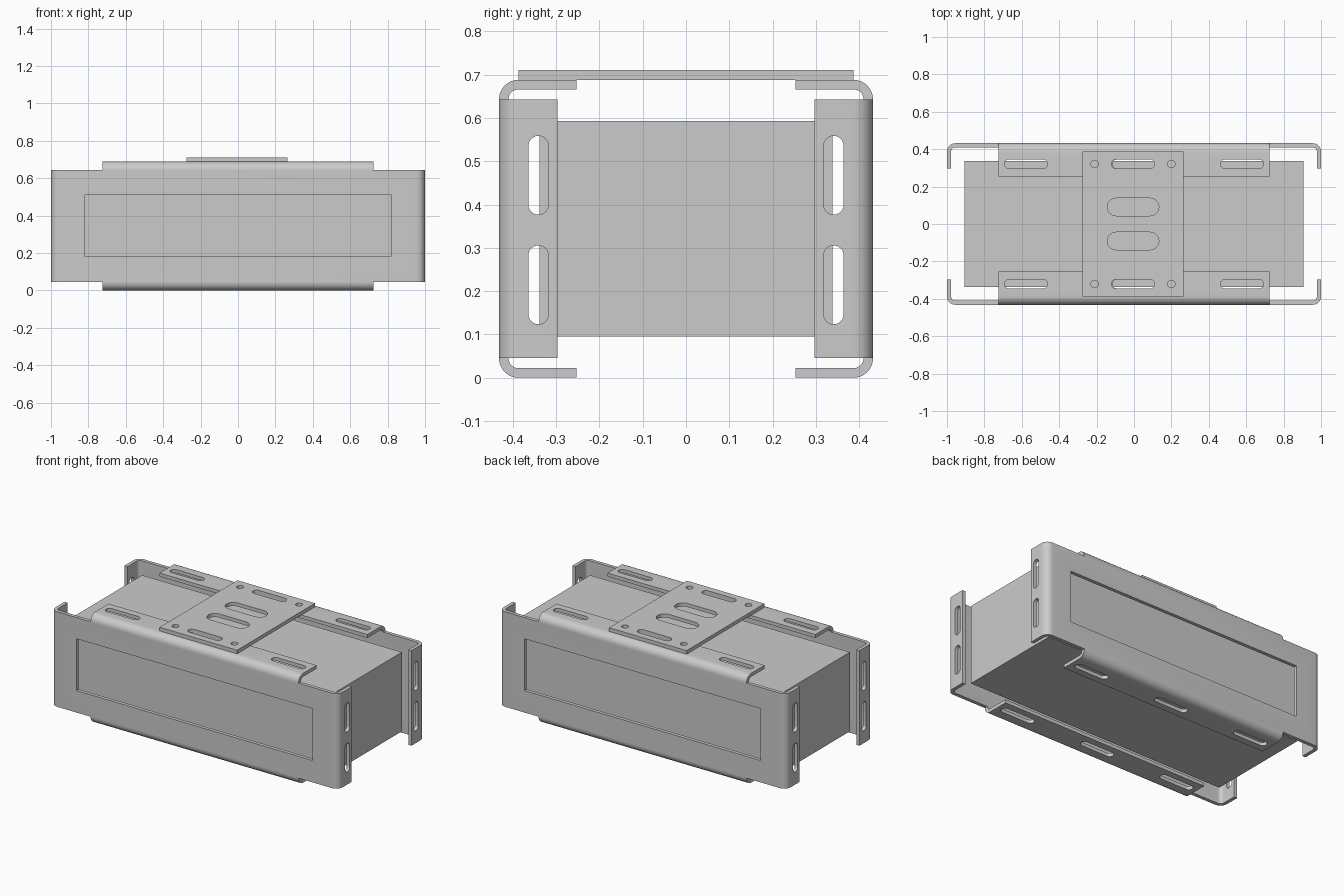
import bpy, bmesh
from math import cos, sin, pi
from mathutils import Vector

cube = bpy.data.objects.get("Cube")
if cube:
    bpy.data.objects.remove(cube)

steel = bpy.data.materials.new("grey_steel")
steel.use_nodes = True
COLOUR = (0.6, 0.6, 0.6, 1)
steel.diffuse_color = COLOUR
steel.node_tree.nodes["Principled BSDF"].inputs["Base Color"].default_value = COLOUR

W, D, T, R = 1.0, 0.432, 0.022, 0.045    # half width, half depth, sheet thickness, bend radius
TOP = 0.688                              # top of the upper lips
LOW, HIGH, MID = R, TOP - R, TOP / 2     # side panel height range and centre


def add_prism(bm, outline, direction):
    """Extrude a closed outline of 3D points along a direction."""
    face = bm.faces.new([bm.verts.new(p) for p in outline])
    made = bmesh.ops.extrude_face_region(bm, geom=[face])["geom"]
    verts = [v for v in made if isinstance(v, bmesh.types.BMVert)]
    bmesh.ops.translate(bm, verts=verts, vec=direction)


def make_object(name, prisms):
    bm = bmesh.new()
    for outline, direction in prisms:
        add_prism(bm, outline, Vector(direction))
    bmesh.ops.recalc_face_normals(bm, faces=bm.faces)
    mesh = bpy.data.meshes.new(name)
    bm.to_mesh(mesh)
    bm.free()
    mesh.materials.append(steel)
    obj = bpy.data.objects.new(name, mesh)
    bpy.context.collection.objects.link(obj)
    return obj


def activate(obj):
    bpy.ops.object.select_all(action="DESELECT")
    obj.select_set(True)
    bpy.context.view_layer.objects.active = obj


def cut(obj, prisms):
    cutter = make_object("cutter", prisms)
    cutter.hide_render = True
    mod = obj.modifiers.new("cut", "BOOLEAN")
    mod.operation, mod.solver, mod.object = "DIFFERENCE", "EXACT", cutter
    activate(obj)
    bpy.ops.object.modifier_apply(modifier=mod.name)
    bpy.data.objects.remove(cutter)


def smooth(obj):
    activate(obj)
    bpy.ops.object.shade_smooth_by_angle()


def arc(cx, cy, r, start, end, steps=8):
    return [(cx + r * cos(start + (end - start) * i / steps),
             cy + r * sin(start + (end - start) * i / steps)) for i in range(steps + 1)]


def slot(cx, cy, half, r):
    """Rounded slot outline, a circle when half equals r."""
    k = max(half - r, 0.0001)
    return arc(cx + k, cy, r, -pi / 2, pi / 2, 12) + arc(cx - k, cy, r, pi / 2, 3 * pi / 2, 12)


def box(x0, x1, y0, y1, z0, z1):
    return [(x0, y0, z0), (x1, y0, z0), (x1, y0, z1), (x0, y0, z1)], (0, y1 - y0, 0)


def vertical(outline, z0, z1):
    return [(x, y, z0) for x, y in outline], (0, 0, z1 - z0)


# Inner block
make_object("inner_block", [box(-0.905, 0.905, -0.338, 0.338, 0.095, 0.593)])


def channel_edge(r):
    """One surface of the channel sheet, bent at both ends."""
    x = W - R
    return ([(x + r, 0.297)] + arc(x, D - R, r, 0, pi / 2)
            + arc(-x, D - R, r, pi / 2, pi) + [(-x - r, 0.297)])


def lip_edge(r):
    """One surface of a bent lip, as (y, z)."""
    return arc(D - R, HIGH, r, 0, pi / 2) + [(0.253, HIGH + r)]


for side, sy in (("front", -1), ("back", 1)):
    # Side panel with bent end flanges, slotted ends and an open window
    outline = [(x, sy * y) for x, y in channel_edge(R) + channel_edge(R - T)[::-1]]
    panel = make_object(side + "_panel", [vertical(outline, LOW, HIGH)])
    cutters = [box(-0.822, 0.822, sy * (D - 0.06), sy * (D + 0.1), 0.183, 0.509)]
    for sz in (-1, 1):
        z = MID + sz * 0.1265 - 0.003
        ends = [(-1.1, sy * 0.341 + a, z + b) for b, a in slot(0, 0, 0.091, 0.023)]
        cutters.append((ends, (2.2, 0, 0)))
    cut(panel, cutters)
    smooth(panel)

    # Curved upper and lower lips with three slots each
    for level, sz in (("lower", -1), ("upper", 1)):
        section = lip_edge(R) + lip_edge(R - T)[::-1]
        points = [(-0.724, sy * y, MID + sz * (z - MID)) for y, z in section]
        lip = make_object(side + "_" + level + "_lip", [(points, (1.448, 0, 0))])
        z = MID + sz * (TOP - T / 2 - MID)
        cut(lip, [vertical(slot(x, sy * 0.321, 0.115, 0.024), z - 0.05, z + 0.05)
                  for x in (-0.578, 0, 0.578)])
        smooth(lip)

# Mounting plate across the upper lips, set slightly off centre
SHIFT = -0.005
plate = make_object("mounting_plate",
                    [box(SHIFT - 0.27, SHIFT + 0.27, -0.387, 0.387, TOP, TOP + 0.023)])
holes = []
for s in (-1, 1):
    holes += [slot(SHIFT, s * 0.321, 0.115, 0.024), slot(SHIFT, s * 0.091, 0.138, 0.047)]
    holes += [slot(SHIFT + x, s * 0.321, 0.02, 0.02) for x in (-0.205, 0.205)]
cut(plate, [vertical(h, TOP - 0.05, TOP + 0.1) for h in holes])
smooth(plate)
